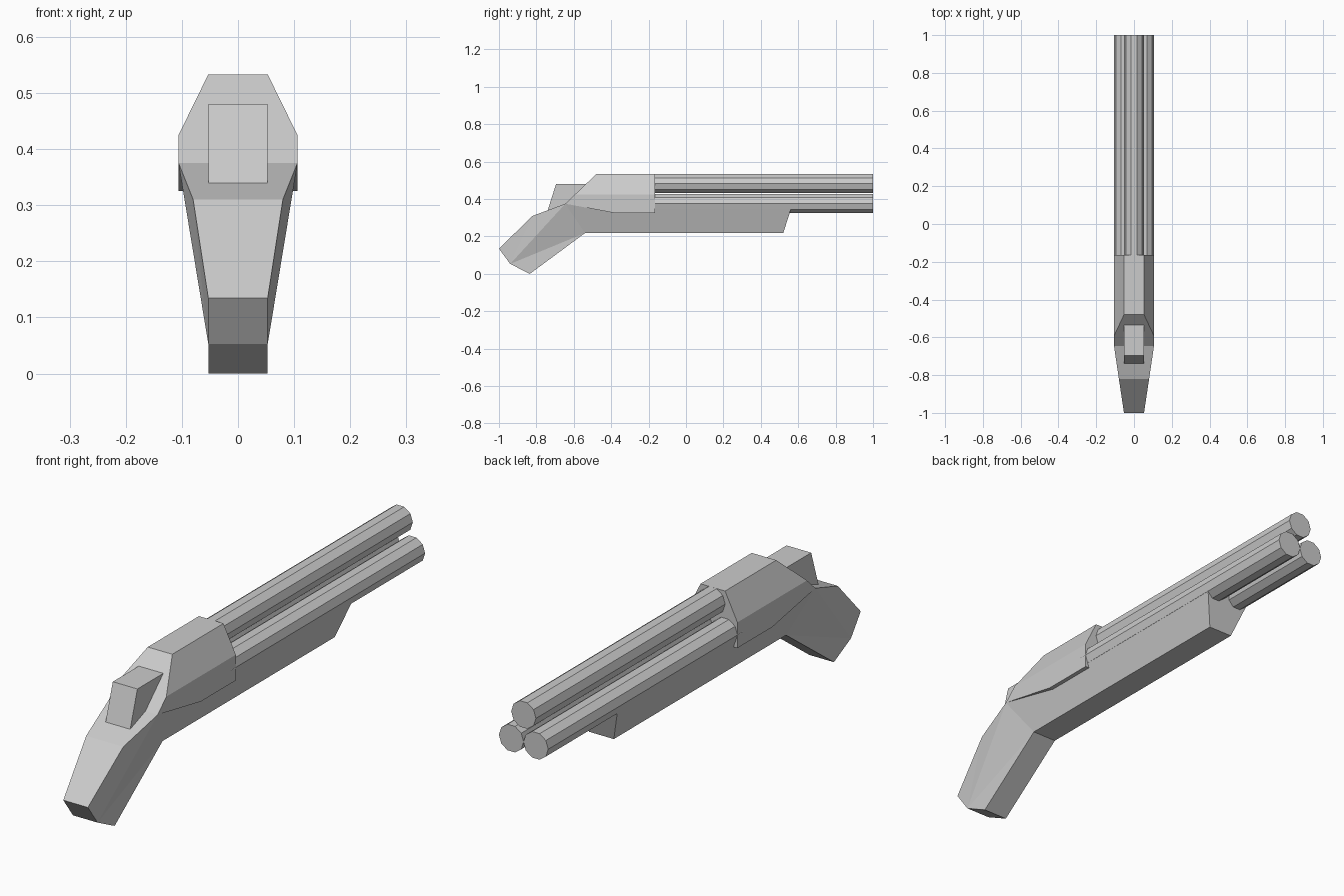
import bpy, bmesh
from math import pi
from mathutils import Matrix

if "Cube" in bpy.data.objects:
    bpy.data.objects.remove(bpy.data.objects["Cube"])


def mirrored_solid(name, rim, sides=None):
    """Solid from a side profile: rim points are (y, z, half width), sides are index lists."""
    bm = bmesh.new()
    left = [bm.verts.new((-w, y, z)) for y, z, w in rim]
    right = [bm.verts.new((w, y, z)) for y, z, w in rim]
    n = len(rim)
    for i in range(n):
        j = (i + 1) % n
        bm.faces.new((left[i], left[j], right[j], right[i]))
    for face in sides or [range(n)]:
        bm.faces.new([left[i] for i in reversed(face)])
        bm.faces.new([right[i] for i in face])
    finish(name, bm)


def barrel(name, x, z, radius=0.0533, y0=-0.2, y1=1.0):
    """Ten-sided tube along y with a flat on top."""
    bm = bmesh.new()
    bmesh.ops.create_cone(bm, cap_ends=True, segments=10, radius1=radius, radius2=radius, depth=y1 - y0)
    # start with a vertex on the x axis whichever way the cone begins
    first = Matrix.Rotation(pi / 2, 4, 'Z')
    if any(abs(abs(v.co.x) - radius) < 1e-4 for v in bm.verts):
        first = Matrix.Identity(4)
    place = Matrix.Translation((x, (y0 + y1) / 2, z)) @ Matrix.Rotation(pi / 2, 4, 'X') @ first
    bm.transform(place)
    finish(name, bm)


def finish(name, bm):
    bmesh.ops.recalc_face_normals(bm, faces=bm.faces[:])
    mesh = bpy.data.meshes.new(name)
    bm.to_mesh(mesh)
    bm.free()
    bpy.context.collection.objects.link(bpy.data.objects.new(name, mesh))


# Grip and fore-end in one piece, narrow below and wide above
mirrored_solid("stock", [
    (-1.0, 0.135, 0.053), (-0.82, 0.31, 0.08), (-0.645, 0.375, 0.106), (0.57, 0.375, 0.106),
    (0.52, 0.218, 0.053), (-0.54, 0.218, 0.053), (-0.835, 0.0, 0.053), (-0.94, 0.053, 0.053)],
    [(0, 1, 7), (1, 2, 7), (2, 5, 7), (5, 6, 7), (2, 3, 4, 5)])

# Receiver with chamfered top and sloped back
mirrored_solid("receiver", [
    (-0.165, 0.533, 0.053), (-0.48, 0.533, 0.053), (-0.593, 0.425, 0.106), (-0.645, 0.375, 0.106),
    (-0.38, 0.325, 0.106), (-0.165, 0.325, 0.106), (-0.165, 0.425, 0.106)],
    [(0, 1, 2, 6), (2, 3, 4, 5, 6)])

# Hammer block behind the receiver
mirrored_solid("hammer", [
    (-0.695, 0.48, 0.053), (-0.53, 0.48, 0.053), (-0.58, 0.338, 0.053), (-0.74, 0.338, 0.053)])

# Three barrels
barrel("barrel_top", 0, 0.482)
for side, x in (("left", -0.053), ("right", 0.053)):
    barrel("barrel_" + side, x, 0.376)
